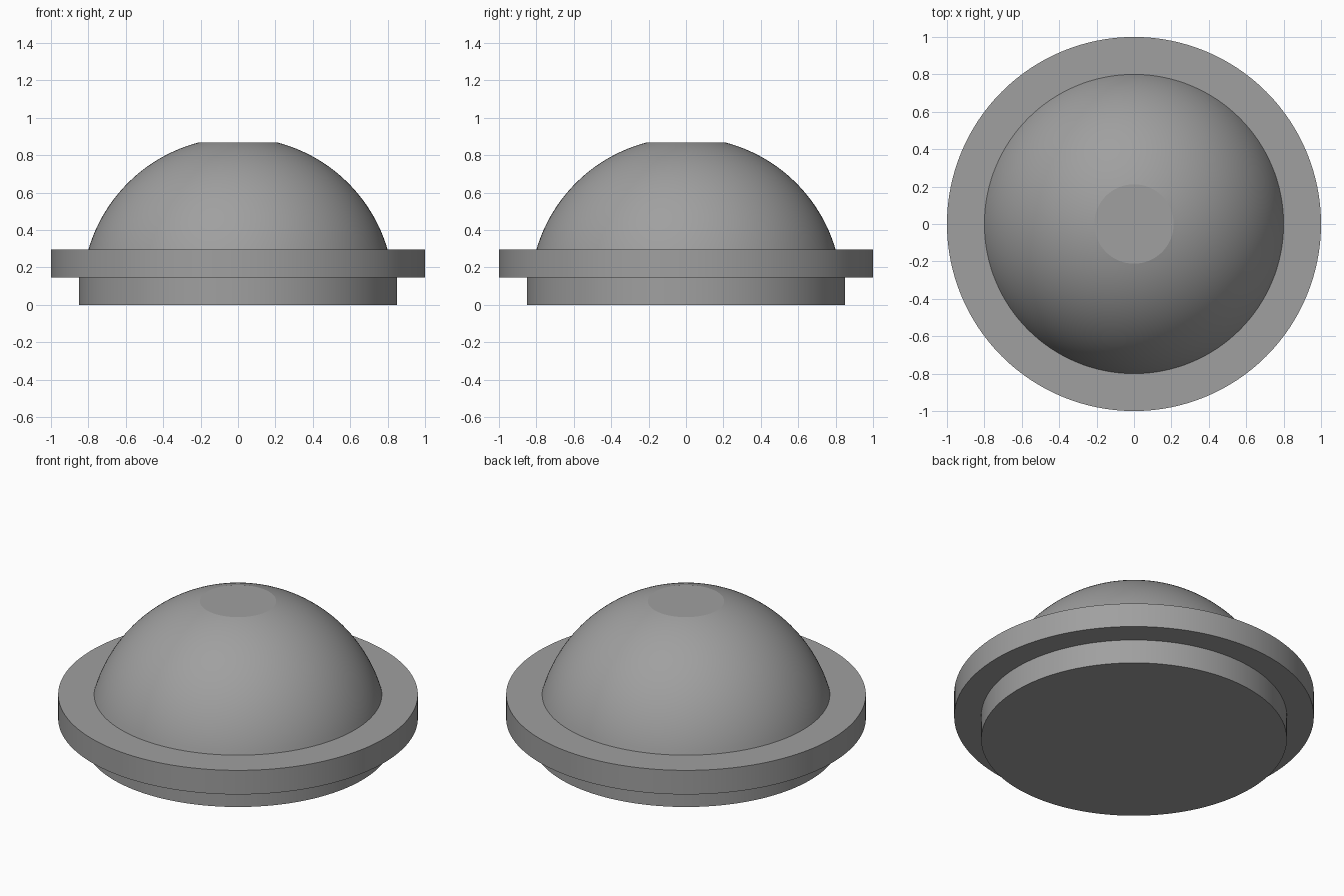
import bpy, bmesh, math

if "Cube" in bpy.data.objects:
    bpy.data.objects.remove(bpy.data.objects["Cube"])

grey = bpy.data.materials.new("mid grey")
grey.diffuse_color = (0.35, 0.35, 0.35, 1)
grey.use_nodes = True
grey.node_tree.nodes["Principled BSDF"].inputs["Base Color"].default_value = grey.diffuse_color
SIDES = 128


def lathe(name, profile):
    """Spin an (r, z) profile around z and cap both ends."""
    bm = bmesh.new()
    rings = [[bm.verts.new((r * math.cos(2 * math.pi * i / SIDES),
                            r * math.sin(2 * math.pi * i / SIDES), z))
              for i in range(SIDES)] for r, z in profile]
    for a, b in zip(rings, rings[1:]):
        for i in range(SIDES):
            j = (i + 1) % SIDES
            bm.faces.new((a[i], a[j], b[j], b[i]))
    bm.faces.new(rings[0][::-1])
    bm.faces.new(rings[-1])
    mesh = bpy.data.meshes.new(name)
    bm.to_mesh(mesh)
    bm.free()
    mesh.materials.append(grey)
    obj = bpy.data.objects.new(name, mesh)
    bpy.context.collection.objects.link(obj)
    bpy.ops.object.select_all(action='DESELECT')
    obj.select_set(True)
    bpy.context.view_layer.objects.active = obj
    bpy.ops.object.shade_smooth_by_angle(angle=math.radians(12))
    return obj


# Stepped round body: narrow base, wide flange, truncated spherical dome
CENTRE, RADIUS = 0.0615, 0.8333
start, end = math.asin(0.8 / RADIUS), math.asin(0.212 / RADIUS)
STEPS = 32
angles = [start + (end - start) * k / STEPS for k in range(STEPS + 1)]
dome = [(RADIUS * math.sin(t), CENTRE + RADIUS * math.cos(t)) for t in angles]
flange_top = dome[0][1]

lathe("domed_cap", [(0.85, 0), (0.85, 0.147), (1, 0.147), (1, flange_top)] + dome)
